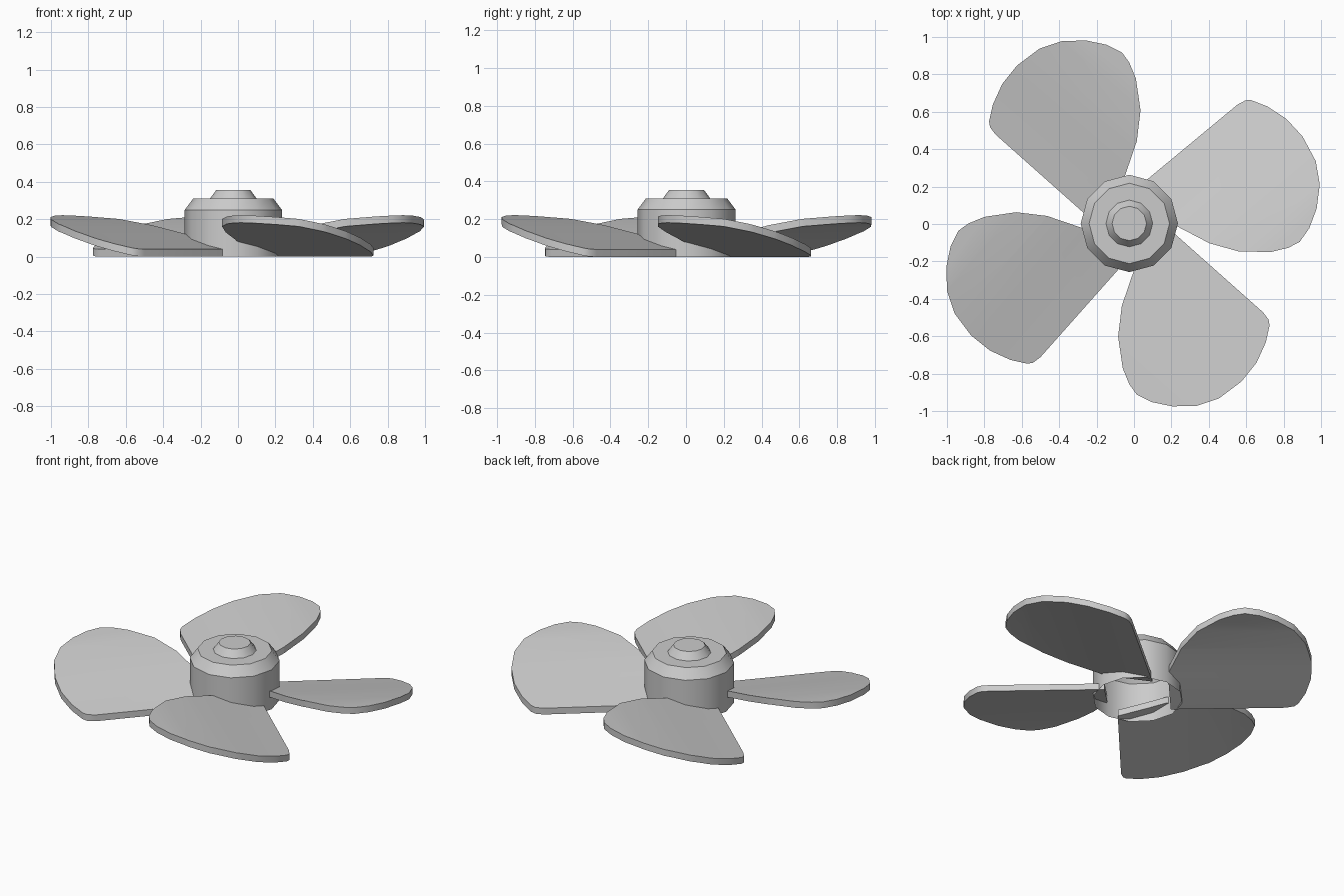
import bpy, bmesh, math
from mathutils import Vector

if "Cube" in bpy.data.objects:
    bpy.data.objects.remove(bpy.data.objects["Cube"], do_unlink=True)

CENTRE = (-0.025, 0.003, 0)
THICK = 0.04

grey = bpy.data.materials.new("light_grey")
grey.use_nodes = True
grey.diffuse_color = (0.6, 0.6, 0.6, 1)
grey.node_tree.nodes["Principled BSDF"].inputs["Base Color"].default_value = (0.6, 0.6, 0.6, 1)


def add_object(name, bm, angle=0):
    bmesh.ops.recalc_face_normals(bm, faces=bm.faces)
    mesh = bpy.data.meshes.new(name)
    bm.to_mesh(mesh)
    bm.free()
    mesh.materials.append(grey)
    obj = bpy.data.objects.new(name, mesh)
    obj.location = CENTRE
    obj.rotation_euler.z = math.radians(angle)
    bpy.context.collection.objects.link(obj)
    bpy.ops.object.select_all(action='DESELECT')
    obj.select_set(True)
    bpy.context.view_layer.objects.active = obj
    bpy.ops.object.shade_smooth_by_angle(angle=math.radians(35))
    return obj


# Hub: twelve-sided stepped cap, open underneath
def build_hub():
    bm = bmesh.new()
    profile = [(0.26, 0), (0.26, 0.25), (0.215, 0.31), (0.125, 0.31), (0.092, 0.355)]
    sides, last = 12, None
    for r, z in profile:
        ring = [bm.verts.new((r * math.cos(math.tau * i / sides),
                              r * math.sin(math.tau * i / sides), z)) for i in range(sides)]
        if last:
            for i in range(sides):
                j = (i + 1) % sides
                bm.faces.new((last[i], last[j], ring[j], ring[i]))
        last = ring
    bm.faces.new(last)
    add_object("hub", bm)


# Blade: outline bent into a pitched, slightly cambered sheet
OUTLINE = [(0.035, 0.22), (0.475, 0.715), (0.515, 0.745), (0.545, 0.75), (0.635, 0.73),
           (0.745, 0.68), (0.845, 0.6), (0.935, 0.48), (0.975, 0.36), (0.978, 0.23),
           (0.955, 0.12), (0.915, 0.04), (0.86, 0), (0.775, -0.035), (0.605, -0.06),
           (0.44, -0.04), (0.235, 0.03)]
ACROSS = Vector((0.747, -0.665, 0))
CAMBER = [(-0.12, 0.04), (0.05, 0.085), (0.2, 0.128), (0.35, 0.168), (0.5, 0.202), (0.66, 0.222)]


def camber_height(d):
    for (d0, z0), (d1, z1) in zip(CAMBER, CAMBER[1:]):
        if d <= d1:
            return z0 + (z1 - z0) * max(0, d - d0) / (d1 - d0)
    return CAMBER[-1][1]


def build_blade(name, angle):
    bm = bmesh.new()
    bm.faces.new([bm.verts.new((x, y, 0)) for x, y in OUTLINE])
    for d, _ in CAMBER[1:-1]:
        bmesh.ops.bisect_plane(bm, geom=bm.verts[:] + bm.edges[:] + bm.faces[:],
                               plane_co=ACROSS * d, plane_no=ACROSS)
    for v in bm.verts:
        v.co.z = camber_height(v.co.dot(ACROSS))
    lower = bmesh.ops.extrude_face_region(bm, geom=bm.faces[:], use_keep_orig=True)["geom"]
    for v in lower:
        if isinstance(v, bmesh.types.BMVert):
            v.co.z -= THICK
    add_object(name, bm, angle)


build_hub()
for name, angle in (("left_blade", -8.7), ("back_blade", 90), ("right_blade", 180), ("front_blade", 270)):
    build_blade(name, angle)
